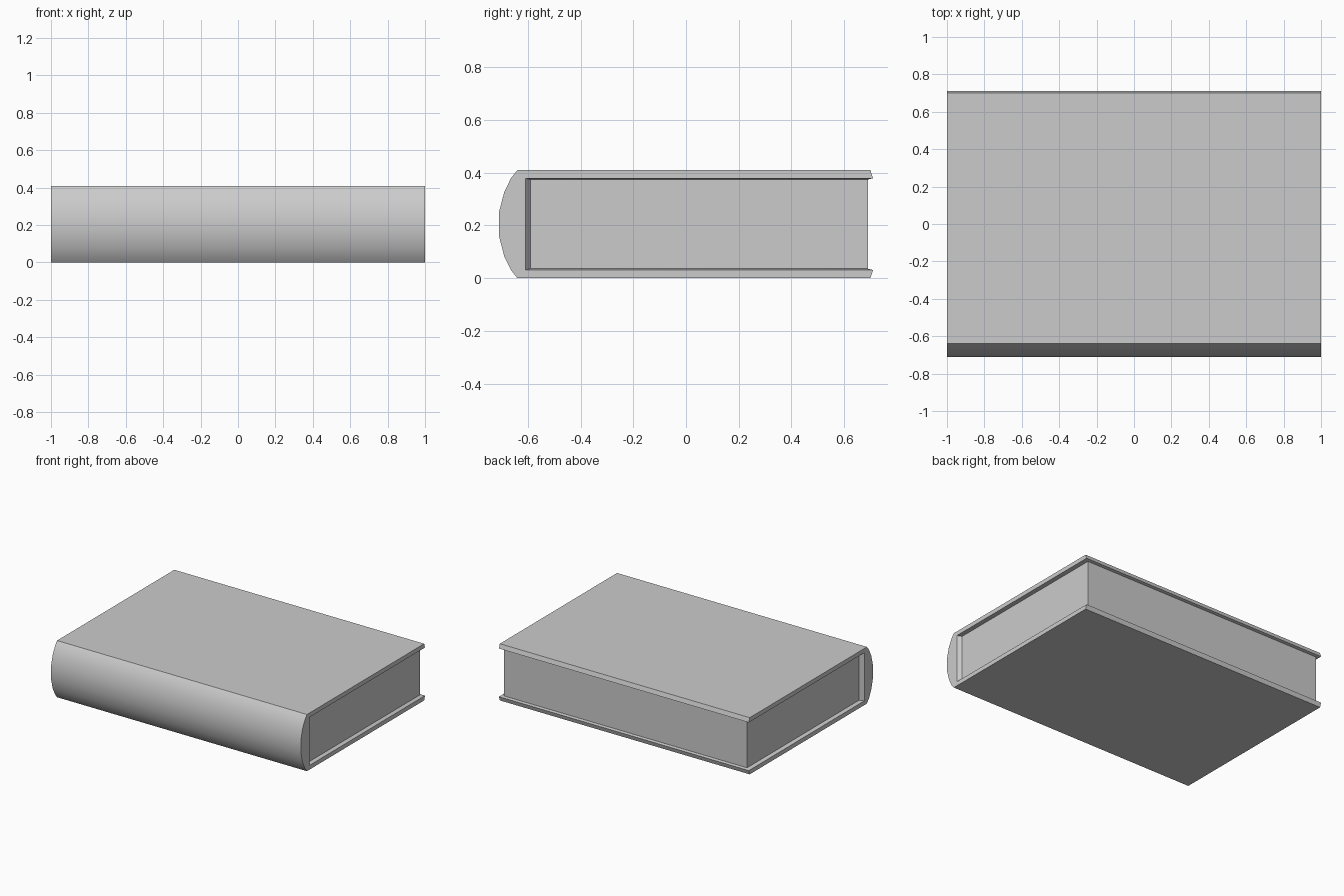
import bpy
import bmesh
import math

if "Cube" in bpy.data.objects:
    bpy.data.objects.remove(bpy.data.objects["Cube"])

H = 0.41   # book thickness


def loft(name, sections):
    """Join matching (x, [(y, z), ...]) outlines into a closed solid."""
    bm = bmesh.new()
    rings = [[bm.verts.new((x, y, z)) for y, z in pts] for x, pts in sections]
    for a, b in zip(rings, rings[1:]):
        n = len(a)
        for i in range(n):
            j = (i + 1) % n
            bm.faces.new((a[i], a[j], b[j], b[i]))
    bm.faces.new(rings[0])
    bm.faces.new(rings[-1])
    bmesh.ops.recalc_face_normals(bm, faces=bm.faces)
    mesh = bpy.data.meshes.new(name)
    bm.to_mesh(mesh)
    bm.free()
    obj = bpy.data.objects.new(name, mesh)
    bpy.context.collection.objects.link(obj)
    return obj


# Rounded spine: lower half mirrored to the upper half
lower = [(-0.64, 0.0), (-0.664, 0.03), (-0.69, 0.083), (-0.71, 0.16)]
spine = lower + [(y, H - z) for y, z in reversed(lower)]


def cover_outline(fore, back, board):
    """C-shaped section: rounded spine plus two boards around the pages."""
    return (spine
            + [(0.70, H), (0.71, H - 0.031), (fore, H - board), (back, H - board),
               (back, board), (fore, board), (0.71, 0.031), (0.70, 0.0)])


# Cover, its inner opening tapering slightly from the ends to the pages
end = cover_outline(0.70, -0.61, 0.031)
mid = cover_outline(0.69, -0.59, 0.036)
cover = loft("cover", [(-1, end), (-0.972, mid), (0.972, mid), (1, end)])

# Page block, set back from the three open edges
b = 0.035
page = [(-0.595, b), (0.69, b), (0.69, H - b), (-0.595, H - b)]
loft("pages", [(-0.972, page), (0.972, page)])

# Smooth the spine, keep the board edges sharp
bpy.ops.object.select_all(action='DESELECT')
cover.select_set(True)
bpy.context.view_layer.objects.active = cover
bpy.ops.object.shade_smooth_by_angle(angle=math.radians(30))
